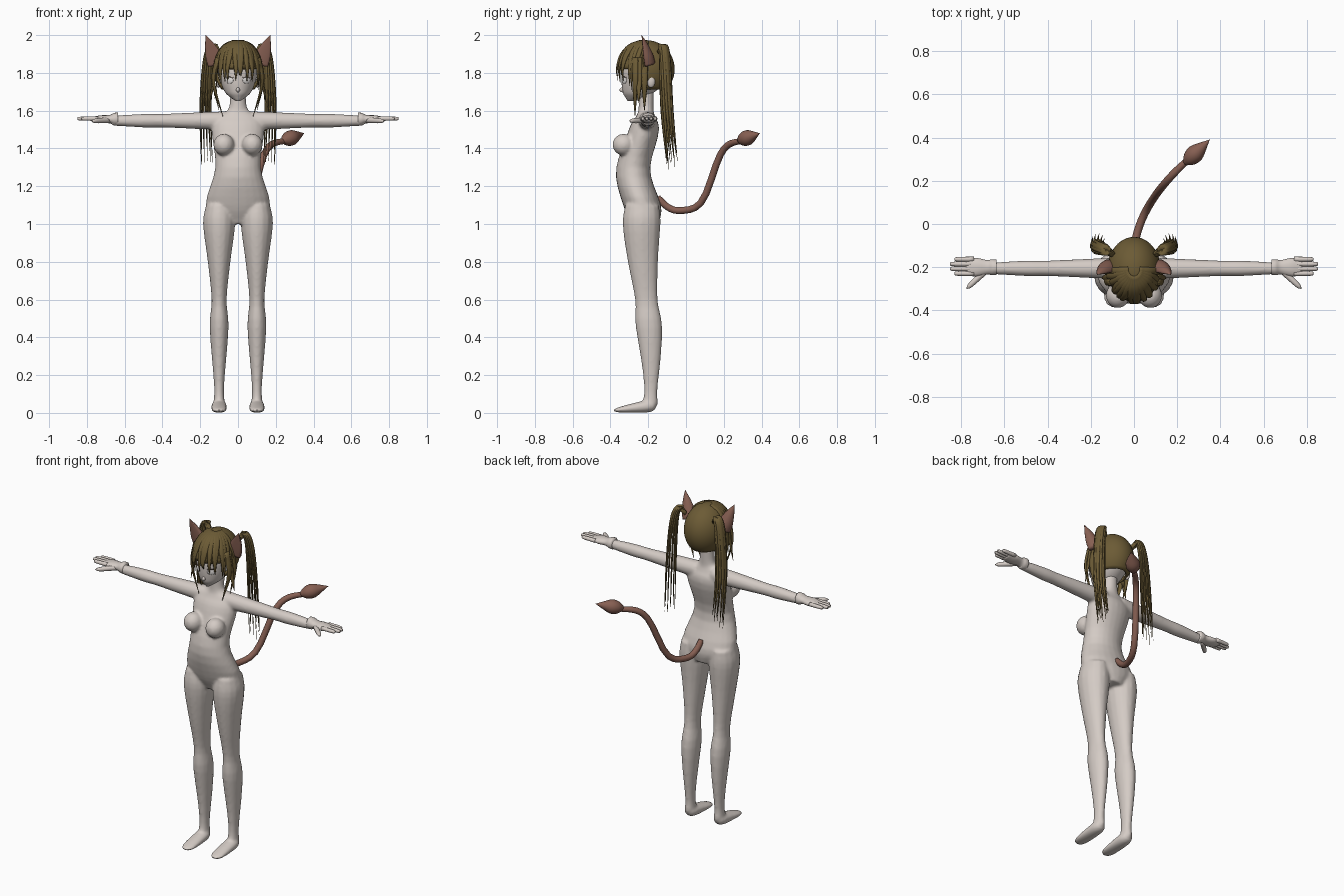
import bpy, bmesh, math, random
from mathutils import Vector, Matrix

random.seed(4)
if "Cube" in bpy.data.objects:
    bpy.data.objects.remove(bpy.data.objects["Cube"])

AXIS_X, AXIS_Y, AXIS_Z = Matrix.Identity(3)
SKULL = Vector((0, -.21, 1.82))


def material(name, *color):
    shade = bpy.data.materials.new(name)
    shade.use_nodes = True
    shade.diffuse_color = (*color, 1)
    shade.node_tree.nodes["Principled BSDF"].inputs["Base Color"].default_value = (*color, 1)
    return shade


SKIN = material("pale skin", .66, .6, .56)
HAIR = material("olive brown hair", .15, .105, .036)
FUR = material("rosy brown fur", .24, .115, .085)
EYE = material("eye white", .75, .72, .7)
LINE = material("dark line", .06, .04, .03)


def spline(keys, steps):
    """Smooth curve through vectors of any length."""
    keys = [Vector(key) for key in keys]
    keys = [2 * keys[0] - keys[1], *keys, 2 * keys[-1] - keys[-2]]
    curve = []
    for before, start, end, after in zip(keys, keys[1:], keys[2:], keys[3:]):
        into, out = (end - before) / 2, (after - start) / 2
        for step in range(steps):
            t = step / steps
            blend = t * t * (3 - 2 * t)
            curve.append(start.lerp(end, blend) + into * t * (1 - t) ** 2 - out * t * t * (1 - t))
    return curve + [keys[-2]]


def loft(bm, place, rows, frame=None, sides=16, steps=4):
    """Skin elliptical rings along place(t); each row is t, width, depth."""
    rows = spline([(row[0], row[1], row[-1]) for row in rows], steps)
    centres = [Vector(place(row[0])) for row in rows]
    rings = []
    for index, (centre, row) in enumerate(zip(centres, rows)):
        if frame:
            across, along = frame
        else:
            ahead = centres[min(index + 1, len(rows) - 1)]
            tangent = (ahead - centres[max(index - 1, 0)]).normalized()
            across = tangent.cross(centre - SKULL).normalized()
            along = across.cross(tangent)
        wide, deep = max(row[1], .001), max(row[2], .001)
        angles = [math.tau * side / sides for side in range(sides)]
        rings.append([bm.verts.new(centre + across * wide * math.cos(a) + along * deep * math.sin(a))
                      for a in angles])
    for low, high in zip(rings, rings[1:]):
        for side in range(sides):
            bm.faces.new((low[side - 1], low[side], high[side], high[side - 1]))
    bm.faces.new(rings[0])
    bm.faces.new(rings[-1])
    return rings


def between(start, end):
    return lambda t: Vector(start).lerp(Vector(end), t)


def hair_lock(bm, points, width):
    """Flat lock of hair that narrows to a point."""
    path = spline(points, 4)
    last = len(path) - 1
    rows = [(i, width * (1 - (i / last) ** 3), width * .45 * (1 - (i / last) ** 3)) for i in range(last + 1)]
    loft(bm, lambda t: path[round(t)], rows, sides=8, steps=1)


def ball(bm, centre, size, turn=0, segments=16):
    matrix = Matrix.Translation(centre) @ Matrix.Rotation(turn, 4, "Z") @ Matrix.Diagonal((*size, 1))
    bmesh.ops.create_uvsphere(bm, u_segments=segments, v_segments=segments // 2, radius=1, matrix=matrix)


def both_sides(bm):
    copy = bmesh.ops.duplicate(bm, geom=bm.verts[:] + bm.edges[:] + bm.faces[:])["geom"]
    for item in copy:
        if isinstance(item, bmesh.types.BMVert):
            item.co.x *= -1


def finish(bm, name, shade):
    bmesh.ops.recalc_face_normals(bm, faces=bm.faces)
    for face in bm.faces:
        face.smooth = True
    mesh = bpy.data.meshes.new(name)
    bm.to_mesh(mesh)
    bm.free()
    mesh.materials.append(shade)
    part = bpy.data.objects.new(name, mesh)
    bpy.context.collection.objects.link(part)
    return part


# Body: legs, feet, arms and chest are mirrored, then fused with the torso
bm = bmesh.new()
loft(bm, lambda z: (.1, -.21 - .025 * math.sin(4 * (z - .6)), z),
     [(1.1, .07, .09), (1, .085, .1), (.8, .06, .08), (.6, .04, .06), (.45, .05, .07),
      (.15, .027, .037), (.05, .03, .04)], (AXIS_X, AXIS_Y))
foot_rows = []
for step in range(13):
    t = step / 12
    round_end = math.sqrt(1 - (2 * t - 1) ** 4)
    foot_rows.append((t, .042 * round_end, (.042 - .03 * t) * round_end))
loft(bm, lambda t: (.1, -.15 - .24 * t, .042 - .03 * t), foot_rows, (AXIS_X, AXIS_Z), steps=1)
loft(bm, lambda x: (x, -.205, 1.547),
     [(.06, .05), (.2, .045), (.4, .036), (.5, .036), (.67, .026)], (AXIS_Y, AXIS_Z))
ball(bm, (.075, -.33, 1.42), (.056, .06, .058))
both_sides(bm)
loft(bm, lambda z: (0, -.21 - .07 * math.exp(-((z - 1.28) / .17) ** 2), z),
     [(1, .08, .07), (1.1, .17, .1), (1.3, .12, .09), (1.5, .14, .08), (1.57, .11, .05),
      (1.61, .05, .04), (1.73, .04, .04)], (AXIS_X, AXIS_Y), sides=24)
body = finish(bm, "body", SKIN)
fuse = body.modifiers.new("fuse", "REMESH")
fuse.mode = "VOXEL"
fuse.voxel_size = .008
fuse.use_smooth_shade = True
relax = body.modifiers.new("relax", "SMOOTH")
relax.iterations = 6

# Hands with a flared wrist edge
bm = bmesh.new()
loft(bm, lambda x: (x, -.2, 1.555),
     [(.635, .035), (.655, .037, .033), (.68, .033, .022), (.73, .043, .02), (.78, .035, .01)], (AXIS_Y, AXIS_Z))
for finger in range(4):
    y = -.163 - .022 * finger
    tip = .86 - .02 * abs(finger - 1.5)
    loft(bm, lambda x: (x, y, 1.558), [(.74, .012), (tip - .01, .01), (tip, 0)], (AXIS_Y, AXIS_Z), sides=10)
loft(bm, between((.68, -.21, 1.55), (.775, -.3, 1.545)), [(0, .016), (.8, .012), (1, 0)], sides=10)
both_sides(bm)
finish(bm, "hands", SKIN)

# Head: the jaw swings forward toward the chin; small ears and nose
bm = bmesh.new()
ball(bm, (.104, -.185, 1.755), (.014, .022, .034))
both_sides(bm)
loft(bm, lambda z: (0, -.21 - 5 * max(0, 1.9 - z) ** 3, z),
     [(1.65, .01, .02), (1.67, .04, .05), (1.7, .07, .085), (1.76, .095, .118), (1.84, .105, .125),
      (1.95, .05, .06)], (AXIS_X, AXIS_Y), sides=32)
ball(bm, (0, -.336, 1.71), (.01, .016, .013))
finish(bm, "head", SKIN)

# Eyes, lashes and mouth as thin raised details
for name, shade, z, height in (("eyes", EYE, 1.76, .017), ("lashes", LINE, 1.777, .003)):
    bm = bmesh.new()
    ball(bm, (.045, -.327, z), (.024, .005, height), turn=.55)
    both_sides(bm)
    finish(bm, name, shade)
bm = bmesh.new()
ball(bm, (0, -.323, 1.685), (.01, .005, .002))
finish(bm, "mouth", LINE)

# Hair cap with an opening for the face
bm = bmesh.new()
ball(bm, SKULL, (.123, .15, .153), segments=48)
middles = [(face, face.calc_center_median()) for face in bm.faces]
opening = [face for face, mid in middles if mid.z < 1.715 or (mid.z < SKULL.z and mid.y < -.25)]
bmesh.ops.delete(bm, context="FACES", geom=opening)
cap = finish(bm, "hair_cap", HAIR)
shell = cap.modifiers.new("shell", "SOLIDIFY")
shell.thickness = .012

# Fringe: locks fanning from the crown over the forehead
bm = bmesh.new()
COUNT = 17
for index in range(COUNT):
    fan = 2 * index / (COUNT - 1) - 1
    tip = 1.775 - .1 * abs(fan) ** 1.5 + random.uniform(-.02, .02)
    drift = random.uniform(-.1, .1)
    points = []
    for reach, z in ((.2, 1.967), (.6, 1.943), (.9, 1.89), (1.03, 1.82), (1, tip)):
        angle = 1.47 * fan + drift * reach ** 4
        points.append((.124 * reach * math.sin(angle), SKULL.y - .152 * reach * math.cos(angle), z))
    hair_lock(bm, points, .018)
finish(bm, "fringe", HAIR)

# Long locks framing the face, each given by its tip
bm = bmesh.new()
for tip in ((.08, -.27, 1.57), (.15, -.25, 1.64), (.1, -.22, 1.6)):
    hair_lock(bm, [(.11, tip[1], 1.88), (.13, tip[1], 1.75), tip], .018)
both_sides(bm)
finish(bm, "side_locks", HAIR)

# Twin ponytails: bundles of locks rising from the head and falling behind the arms
bm = bmesh.new()
LOCKS = 11
for index in range(LOCKS):
    angle = math.tau * index / LOCKS
    spread = Vector((math.cos(angle), math.sin(angle), 0))
    path = [Vector((.1, -.14, 1.91))]
    for x, y, z, fan in ((.135, -.12, 1.945, .012), (.16, -.11, 1.85, .02), (.172, -.1, 1.6, .027),
                         (.165, -.075, random.uniform(1.27, 1.38), .03)):
        path.append(Vector((x, y, z)) + spread * fan)
    hair_lock(bm, path, .016)
both_sides(bm)
finish(bm, "ponytails", HAIR)

# Pointed animal ears, hollowed at the front
bm = bmesh.new()
rings = loft(bm, between((.115, -.21, 1.85), (.17, -.235, 2)), [(0, .047), (.3, .042), (.7, .022), (1, 0)])
for ring in rings:
    middle = sum(vert.co.y for vert in ring) / len(ring)
    for vert in ring:
        if vert.co.y < middle:
            vert.co.y += (middle - vert.co.y) * .8
both_sides(bm)
finish(bm, "animal_ears", FUR)


# Tail: an S curve that swings to the side, ending in a pointed tuft
def tail_path(y):
    rise = .37 / (1 + math.exp((.14 - y) / .03))
    return 1.25 * (y + .15) ** 2, y, 1.07 + rise + 6 * max(0, -.04 - y) ** 2


bm = bmesh.new()
loft(bm, tail_path, [(-.15, .015), (-.1, .018), (.2, .018), (.29, .015)], steps=12)
finish(bm, "tail", FUR)
bm = bmesh.new()
loft(bm, between((.235, .28, 1.44), (.35, .39, 1.48)), [(0, .012), (.2, .035), (.45, .04), (.75, .02), (1, 0)])
finish(bm, "tail_tuft", FUR)
